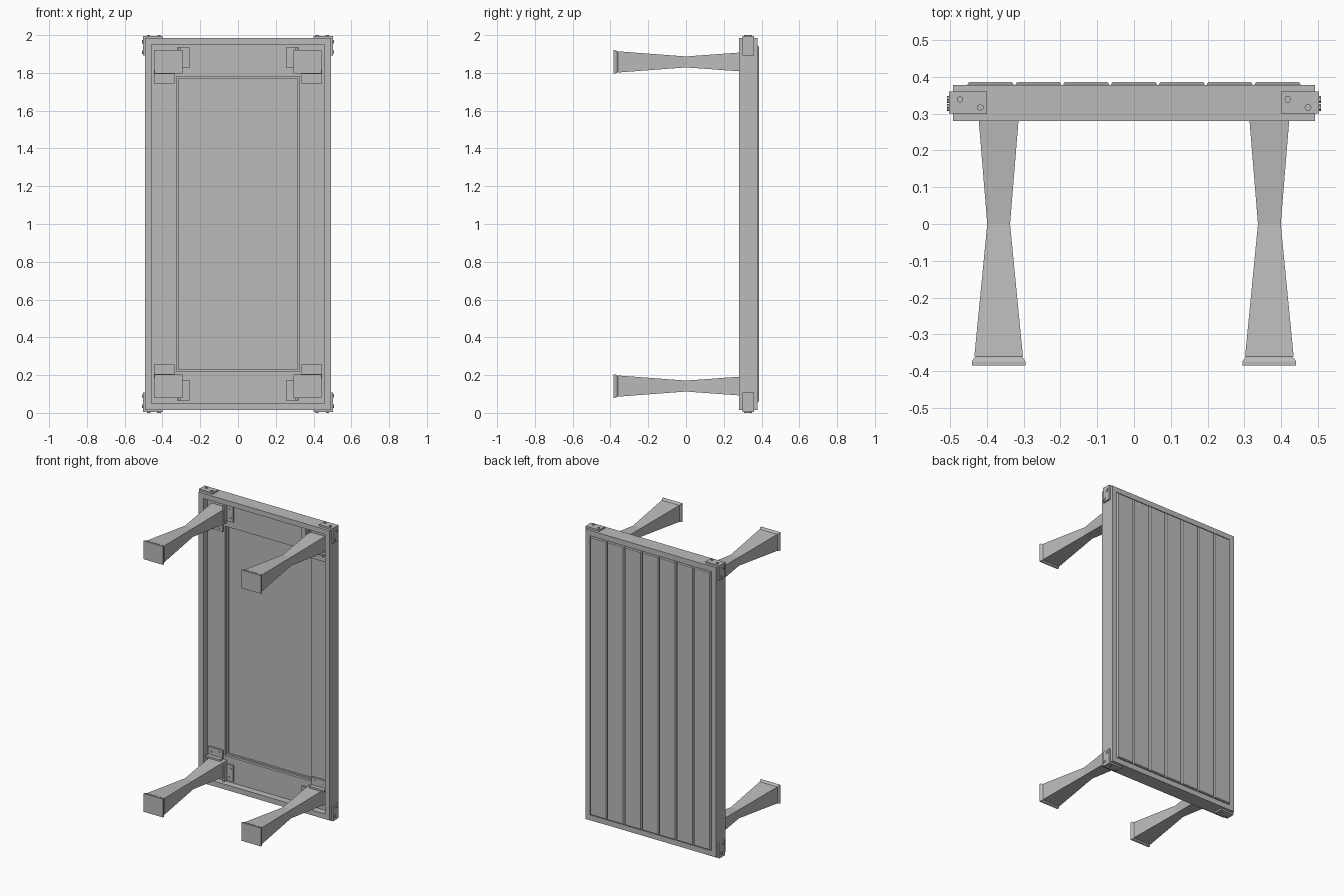
import bpy
import bmesh
import math
from mathutils import Matrix, Vector

cube = bpy.data.objects.get("Cube")
if cube:
    bpy.data.objects.remove(cube)

MID = 1.0  # height of the table's centre

grey = bpy.data.materials.new("plain_grey")
grey.use_nodes = True
grey.diffuse_color = (0.5, 0.5, 0.5, 1)
grey.node_tree.nodes["Principled BSDF"].inputs["Base Color"].default_value = (0.5, 0.5, 0.5, 1)
grey.node_tree.nodes["Principled BSDF"].inputs["Roughness"].default_value = 0.8


def finish(name, bm, matrix=Matrix()):
    """Turn a bmesh drawn around the table centre into an object."""
    bmesh.ops.recalc_face_normals(bm, faces=bm.faces)
    bm.transform(Matrix.Translation((0, 0, MID)) @ matrix)
    mesh = bpy.data.meshes.new(name)
    bm.to_mesh(mesh)
    bm.free()
    mesh.materials.append(grey)
    obj = bpy.data.objects.new(name, mesh)
    bpy.context.collection.objects.link(obj)
    return obj


def add_box(bm, low, high):
    low, high = Vector(low), Vector(high)
    size = high - low
    place = Matrix.Translation((low + high) / 2) @ Matrix.Diagonal((*size, 1))
    bmesh.ops.create_cube(bm, size=1, matrix=place)


def add_bolt(bm, spot, direction, radius, height):
    """Hexagonal head standing on a surface."""
    d = Vector(direction)
    turn = d.to_track_quat('Z', 'Y').to_matrix().to_4x4()
    place = Matrix.Translation(Vector(spot) + d * height / 2) @ turn
    bmesh.ops.create_cone(bm, cap_ends=True, segments=6, radius1=radius,
                          radius2=radius, depth=height, matrix=place)


def rect_loop(bm, cx, cz, hx, hz, y):
    return [bm.verts.new((cx + sx * hx, y, cz + sz * hz))
            for sx, sz in ((-1, -1), (1, -1), (1, 1), (-1, 1))]


def skin(bm, a, b):
    for i in range(4):
        j = (i + 1) % 4
        bm.faces.new((a[i], a[j], b[j], b[i]))


def ring(name, outer, inner, y0, y1):
    """Rectangular frame between two depths."""
    bm = bmesh.new()
    loops = [rect_loop(bm, 0, 0, *size, y) for size, y in
             ((outer, y0), (outer, y1), (inner, y1), (inner, y0))]
    for i in range(4):
        skin(bm, loops[i], loops[(i + 1) % 4])
    return finish(name, bm)


def loft(name, cx, cz, sections):
    """Square-sided column through (depth, half width, half height) sections."""
    bm = bmesh.new()
    loops = [rect_loop(bm, cx, cz, hx, hz, y) for y, hx, hz in sections]
    for a, b in zip(loops, loops[1:]):
        skin(bm, a, b)
    bm.faces.new(loops[0])
    bm.faces.new(loops[-1])
    return finish(name, bm)


# Outer rim, inner support boards, thin lip and table panel
ring("outer_rim", (0.492, 0.984), (0.457, 0.949), 0.28, 0.378)
ring("support_boards", (0.457, 0.949), (0.326, 0.78), 0.325, 0.36)
ring("opening_lip", (0.327, 0.781), (0.316, 0.77), 0.343, 0.36)
bm = bmesh.new()
add_box(bm, (-0.457, 0.356, -0.949), (0.457, 0.372, 0.949))
finish("table_panel", bm)

# Seven bevelled planks on the table top
PITCH = 0.13
for i in range(7):
    cx = (i - 3) * PITCH
    loft(f"plank_{i + 1}", cx, 0, [(0.37, 0.062, 0.945), (0.38, 0.062, 0.945),
                                   (0.386, 0.058, 0.94)])

# Legs narrowing to a waist, feet, and the plates that hold the legs
LEG_X, LEG_Z = 0.368, 0.858
for sx, side in ((1, "left"), (-1, "right")):
    for sz, level in ((1, "upper"), (-1, "lower")):
        cx, cz = sx * LEG_X, sz * LEG_Z
        tag = f"{level}_{side}"
        loft(f"leg_{tag}", cx, cz, [(-0.36, 0.066, 0.056), (0, 0.031, 0.029),
                                    (0.33, 0.058, 0.053)])
        loft(f"foot_{tag}", cx, cz, [(-0.385, 0.073, 0.062), (-0.374, 0.073, 0.062),
                                     (-0.365, 0.067, 0.058), (-0.358, 0.06, 0.05)])
        # Angle plates are drawn for the +x, +z corner and mirrored to the rest
        bm = bmesh.new()
        add_box(bm, (0.258, 0.313, 0.826), (0.32, 0.326, 0.936))
        add_box(bm, (0.303, 0.285, 0.826), (0.315, 0.326, 0.936))
        add_box(bm, (0.335, 0.313, 0.743), (0.445, 0.326, 0.815))
        add_box(bm, (0.335, 0.285, 0.795), (0.445, 0.326, 0.807))
        for t in (-0.03, 0.03):
            add_bolt(bm, (0.28 + t / 5, 0.313, 0.881 + t), (0, -1, 0), 0.006, 0.005)
            add_bolt(bm, (0.39 + t, 0.313, 0.766 + t / 5), (0, -1, 0), 0.006, 0.005)
        finish(f"leg_plates_{tag}", bm, Matrix.Diagonal((sx, 1, sz, 1)))

# Corner braces wrapping the rim, each a quarter turn from the last
CORNERS = ("upper_right", "upper_left", "lower_left", "lower_right")
for i, tag in enumerate(CORNERS):
    bm = bmesh.new()
    # Drawn around the corner itself, with the rim filling x > 0, z < 0
    add_box(bm, (-0.011, 0.3, 0), (0.092, 0.36, 0.011))
    add_box(bm, (-0.011, 0.3, -0.092), (0, 0.36, 0))
    for along, y in ((0.019, 0.339), (0.074, 0.317)):
        add_bolt(bm, (along, y, 0.011), (0, 0, 1), 0.0095, 0.005)
    for along, y in ((0.019, 0.317), (0.074, 0.339)):
        add_bolt(bm, (-0.011, y, -along), (-1, 0, 0), 0.0095, 0.005)
    corner = ((-0.492, 0.984), (0.492, 0.984), (0.492, -0.984), (-0.492, -0.984))[i]
    place = Matrix.Translation((corner[0], 0, corner[1]))
    finish(f"corner_brace_{tag}", bm, place @ Matrix.Rotation(i * math.pi / 2, 4, 'Y'))
